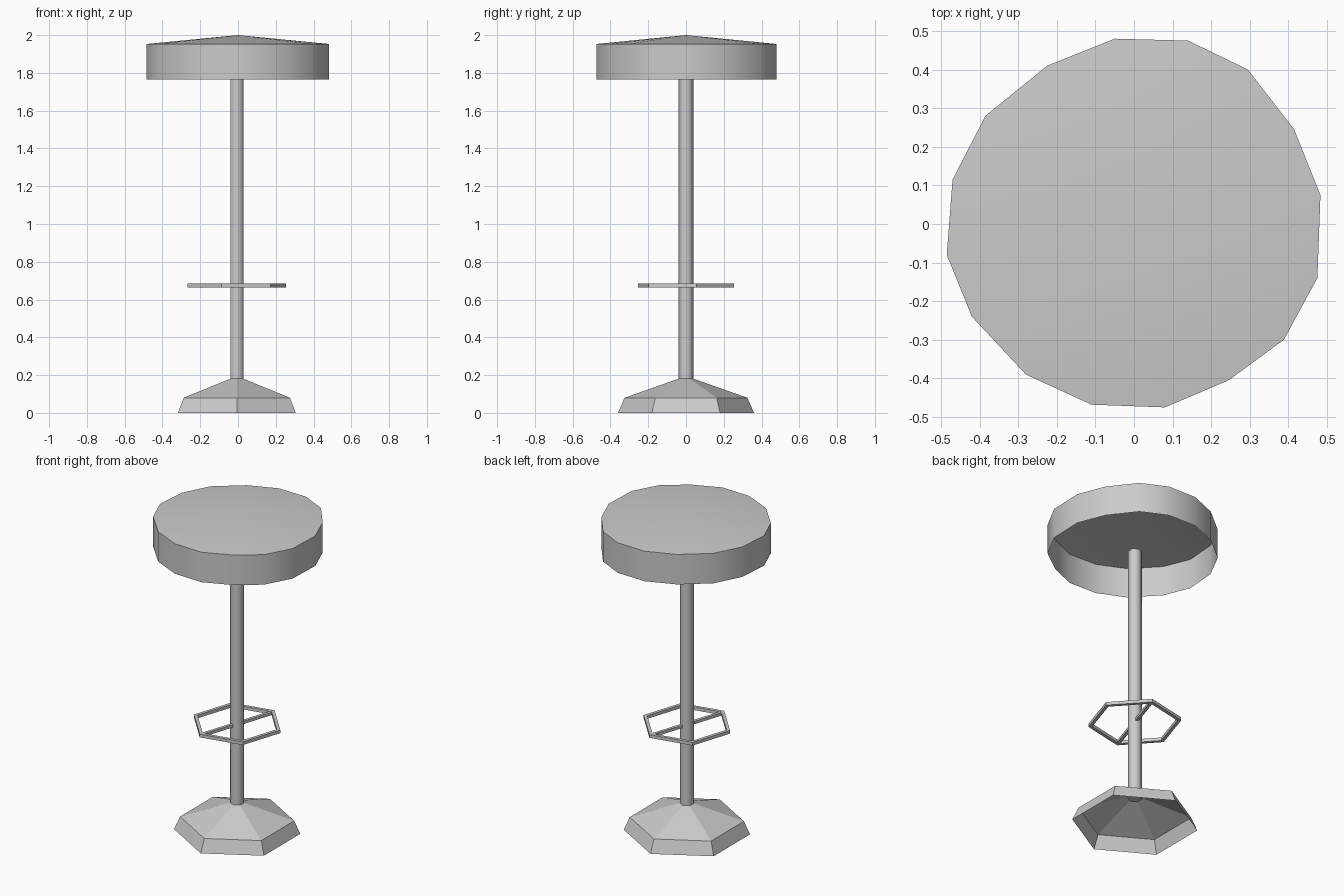
import bpy, bmesh
from math import cos, sin, radians
from mathutils import Vector

if "Cube" in bpy.data.objects:
    bpy.data.objects.remove(bpy.data.objects["Cube"])

CX = -0.006  # the pole, base and footrest sit slightly off centre


def polygon(n, r, start, cx=CX):
    return [(cx + r * cos(radians(start + 360 * i / n)),
             r * sin(radians(start + 360 * i / n))) for i in range(n)]


def build(name, rings, apex=None, closed_loop=False, caps=False, smooth=None):
    """Skin matching rings of 3D points, optionally ending in a point."""
    bm = bmesh.new()
    loops = [[bm.verts.new(p) for p in ring] for ring in rings]
    n = len(loops[0])
    pairs = list(zip(loops, loops[1:]))
    if closed_loop:
        pairs.append((loops[-1], loops[0]))
    for a, b in pairs:
        for i in range(n):
            j = (i + 1) % n
            bm.faces.new((a[i], a[j], b[j], b[i]))
    if apex:
        tip = bm.verts.new(apex)
        for i in range(n):
            bm.faces.new((loops[-1][i], loops[-1][(i + 1) % n], tip))
    if caps:
        bm.faces.new(loops[0][::-1])
        bm.faces.new(loops[-1])
    if closed_loop or caps:
        bmesh.ops.recalc_face_normals(bm, faces=bm.faces)
    mesh = bpy.data.meshes.new(name)
    bm.to_mesh(mesh)
    bm.free()
    ob = bpy.data.objects.new(name, mesh)
    bpy.context.collection.objects.link(ob)
    if smooth:
        bpy.ops.object.select_all(action='DESELECT')
        ob.select_set(True)
        bpy.context.view_layer.objects.active = ob
        bpy.ops.object.shade_smooth_by_angle(angle=radians(smooth))
    return ob


def at(outline, z):
    return [(x, y, z) for x, y in outline]


# Seat: open-bottomed shell with a slightly uneven 16-sided rim
rim = [(0.483, 0.075), (0.415, 0.245), (0.295, 0.40), (0.14, 0.475),
       (-0.05, 0.48), (-0.225, 0.41), (-0.385, 0.28), (-0.47, 0.115),
       (-0.485, -0.08), (-0.42, -0.24), (-0.28, -0.39), (-0.11, -0.468),
       (0.08, -0.475), (0.245, -0.405), (0.388, -0.30), (0.475, -0.14)]
build("seat", [at(rim, 1.765), at(rim, 1.953)], apex=(0, 0, 2.0), smooth=40)

# Pole
hexagon = polygon(6, 0.04, 30)
build("pole", [at(hexagon, 0.17), at(hexagon, 1.79)], caps=True, smooth=65)

# Base: hollow six-sided foot
build("base", [at(polygon(6, 0.36, 30), 0), at(polygon(6, 0.325, 30), 0.08)],
      apex=(CX, 0, 0.195))

# Footrest ring with a square section
outer, inner = polygon(6, 0.266, 12), polygon(6, 0.244, 12)
build("footrest_ring", [at(outer, 0.664), at(outer, 0.684),
                        at(inner, 0.684), at(inner, 0.664)], closed_loop=True)

# Footrest crossbar through the pole
d = Vector((cos(radians(72)), sin(radians(72)), 0))
side = Vector((-d.y, d.x, 0)) * 0.009
up = Vector((0, 0, 0.009))
centre = Vector((CX, 0, 0.674))
ends = [[centre + d * s + side * a + up * b
         for a, b in ((-1, -1), (1, -1), (1, 1), (-1, 1))] for s in (-0.25, 0.25)]
build("footrest_crossbar", ends, caps=True)
